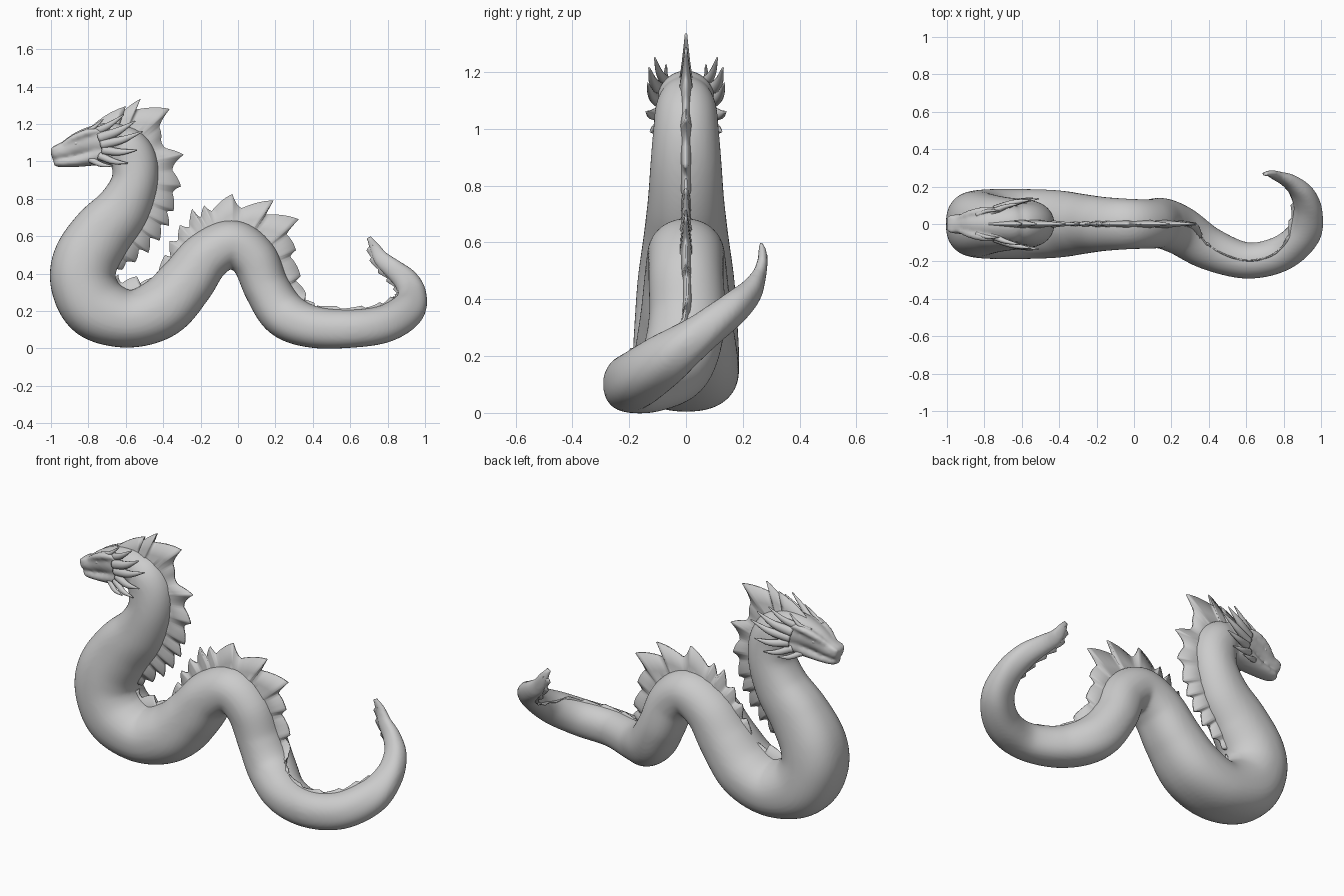
import bpy, bmesh, math
from mathutils import Vector

if "Cube" in bpy.data.objects:
    bpy.data.objects.remove(bpy.data.objects["Cube"])

Y = Vector((0, 1, 0))
K = 8  # samples per control segment


def spline(ctrl):
    """Catmull-Rom samples -> list of (point, side radius, depth radius, side dir, dorsal dir)."""
    c = [Vector(p) for p in ctrl]
    c = [c[0] * 2 - c[1]] + c + [c[-1] * 2 - c[-2]]
    rows = []
    for i in range(1, len(c) - 2):
        a, b, d, e = c[i - 1:i + 3]
        for k in range(K + (i == len(c) - 3)):
            t = k / K
            rows.append(0.5 * (2 * b + (d - a) * t + (2 * a - 5 * b + 4 * d - e) * t * t
                               + (3 * b - a - 3 * d + e) * t ** 3))
    out = []
    for i, r in enumerate(rows):
        tan = rows[min(i + 1, len(rows) - 1)] - rows[max(i - 1, 0)]
        tan = Vector(tan[:3]).normalized()
        dors = tan.cross(Y).normalized()
        out.append((Vector(r[:3]), max(r[3], .002), max(r[4], .002), dors.cross(tan), dors))
    return out


def sweep(bm, samples, n=32, belly=1.0):
    """Tube of elliptical rings with closed ends; belly < 1 squares off the underside."""
    rings = []
    for p, w, d, s, u in samples:
        ring = []
        for j in range(n):
            x, y = math.cos(2 * math.pi * j / n), math.sin(2 * math.pi * j / n)
            if y < 0:
                x, y = math.copysign(abs(x) ** belly, x), -abs(y) ** belly
            ring.append(bm.verts.new(p + s * w * x + u * d * y))
        rings.append(ring)
    for r, q in zip(rings, rings[1:]):
        for j in range(n):
            bm.faces.new((r[j], r[(j + 1) % n], q[(j + 1) % n], q[j]))
    bm.faces.new(rings[0])
    bm.faces.new(rings[-1])


def finish(bm, name):
    bmesh.ops.recalc_face_normals(bm, faces=bm.faces[:])
    me = bpy.data.meshes.new(name)
    bm.to_mesh(me)
    bm.free()
    me.shade_smooth()
    ob = bpy.data.objects.new(name, me)
    bpy.context.collection.objects.link(ob)
    return ob


def fin(name, rows, tb, tt):
    """Thin blade from rows of (outer point, base point, side direction)."""
    bm = bmesh.new()
    sec = []
    for o, b, s in rows:
        m = b.lerp(o, .6)
        tm = tb * .35 + tt * .65
        sec.append([bm.verts.new(v) for v in (b + s * tb, m + s * tm, o + s * tt,
                                              o - s * tt, m - s * tm, b - s * tb)])
    for r, q in zip(sec, sec[1:]):
        for j in range(6):
            bm.faces.new((r[j], r[(j + 1) % 6], q[(j + 1) % 6], q[j]))
    bm.faces.new(sec[0])
    bm.faces.new(sec[-1])
    return finish(bm, name)


def crest(name, outline, spine, tb=.034, tt=.004):
    """Spiky crest: outline alternates valley, tip, valley ...; its root follows the spine."""
    def base(p):
        return min((s[0] for s in spine), key=lambda q: (q.x - p.x) ** 2 + (q.z - p.z) ** 2)
    pts = [Vector((x, 0, z)) for x, z in outline]
    rows = []
    for i, (a, b) in enumerate(zip(pts, pts[1:])):
        mid = (a + b) / 2
        out = (mid - base(mid)).normalized()
        bulge = (b - a).length * (.07 if i % 2 == 0 else -.16)
        for k in range(6):
            t = k / 6
            p = a.lerp(b, t) + out * bulge * 4 * t * (1 - t)
            q = base(p)
            rows.append((Vector((p.x, q.y, p.z)), q, Y))
    fin(name, rows, tb, tt)


# Body path: x, y, z, half width, half depth
body = spline([
    (-.66, 0, 1.11, .075, .075), (-.60, 0, 1.08, .105, .11), (-.555, 0, 1.0, .115, .122),
    (-.555, 0, .88, .125, .125), (-.62, 0, .74, .135, .145), (-.73, 0, .61, .15, .165),
    (-.815, 0, .47, .17, .175), (-.825, 0, .34, .18, .175), (-.75, 0, .215, .187, .175),
    (-.58, 0, .158, .187, .154), (-.41, 0, .215, .18, .16), (-.28, 0, .35, .16, .15),
    (-.17, 0, .49, .145, .135), (-.03, 0, .56, .135, .125), (.085, 0, .48, .132, .125),
    (.155, .003, .32, .135, .122), (.25, -.035, .18, .13, .125), (.4, -.13, .115, .115, .112),
    (.6, -.195, .105, .097, .102), (.78, -.16, .13, .095, .1), (.9, -.06, .2, .085, .095),
    (.93, .06, .285, .068, .078), (.9, .16, .36, .055, .067), (.835, .225, .42, .04, .055),
    (.77, .255, .475, .026, .045), (.73, .27, .54, .018, .03), (.697, .265, .595, .012, .014)])

# Body, head, jaw and brows fused into one smooth skin
bm = bmesh.new()
sweep(bm, body, 40, .85)
sweep(bm, spline([(-1.0, 0, 1.04, .025, .02), (-.985, 0, 1.043, .045, .036),
                  (-.92, 0, 1.06, .056, .05), (-.84, 0, 1.093, .072, .07),
                  (-.74, 0, 1.11, .09, .09), (-.64, 0, 1.1, .1, .1), (-.58, 0, 1.08, .06, .06)]))
sweep(bm, spline([(-.985, 0, .992, .025, .016), (-.95, 0, .994, .045, .026),
                  (-.85, 0, 1.005, .06, .035), (-.72, 0, 1.04, .085, .06),
                  (-.62, 0, 1.05, .07, .07)]))
for s in (1, -1):
    sweep(bm, spline([(-.95, s * .03, 1.08, .012, .012), (-.88, s * .055, 1.125, .02, .018),
                      (-.80, s * .07, 1.155, .024, .02), (-.72, s * .075, 1.165, .012, .012)]), 12)
    sweep(bm, spline([(-1.0, s * .028, 1.06, .01, .01), (-.975, s * .034, 1.07, .016, .014),
                      (-.94, s * .034, 1.085, .01, .01)]), 12)
skin = finish(bm, "body_and_head")
rm = skin.modifiers.new("fuse", 'REMESH')
rm.mode = 'VOXEL'
rm.voxel_size = .01
rm.use_smooth_shade = True
sm = skin.modifiers.new("soften", 'SMOOTH')
sm.factor = .5
sm.iterations = 7

# Eyes
for s, side in ((1, "left"), (-1, "right")):
    bm = bmesh.new()
    bmesh.ops.create_uvsphere(bm, u_segments=16, v_segments=10, radius=.016)
    bmesh.ops.translate(bm, verts=bm.verts[:], vec=(-.865, s * .053, 1.097))
    finish(bm, side + "_eye")

# Swept-back head horns, mirrored: base, tip, root radius
horns = [((-.84, .05, 1.145), (-.72, .07, 1.225), .015), ((-.78, .05, 1.15), (-.61, .11, 1.25), .021),
         ((-.74, .075, 1.125), (-.55, .13, 1.215), .026), ((-.73, .08, 1.09), (-.51, .135, 1.16), .024),
         ((-.72, .08, 1.06), (-.54, .14, 1.06), .022), ((-.74, .075, 1.03), (-.59, .125, .99), .019),
         ((-.79, .055, 1.01), (-.67, .11, .975), .016)]
for s, side in ((1, "left"), (-1, "right")):
    bm = bmesh.new()
    for b, t, r in horns:
        m = [(p + q) / 2 for p, q in zip(b, t)]
        sweep(bm, spline([(b[0], s * b[1], b[2], r, r * 1.1),
                          (m[0], s * (m[1] + .01), m[2] - .01, r * .65, r * .8),
                          (t[0], s * t[1], t[2], .003, .003)]), 12)
    finish(bm, side + "_head_horns")

# Neck crest
crest("neck_crest", [
    (-.82, 1.15), (-.60, 1.295), (-.635, 1.25), (-.52, 1.335), (-.555, 1.275), (-.365, 1.28),
    (-.42, 1.18), (-.41, 1.13), (-.385, 1.07), (-.29, 1.035), (-.35, .95), (-.305, .865),
    (-.35, .83), (-.345, .735), (-.38, .73), (-.37, .655), (-.415, .66), (-.42, .575),
    (-.47, .59), (-.48, .51), (-.53, .53), (-.55, .46), (-.60, .46), (-.62, .42), (-.64, .42)],
    body[:9 * K])

# Crest over the dip and the arch
crest("arch_crest", [
    (-.68, .36), (-.64, .395), (-.62, .35), (-.54, .385), (-.54, .335), (-.45, .38), (-.43, .37),
    (-.39, .50), (-.36, .49), (-.365, .575), (-.32, .58), (-.31, .66), (-.26, .65), (-.245, .745),
    (-.20, .70), (-.18, .765), (-.14, .735), (-.03, .825), (.02, .75), (.19, .79), (.15, .715),
    (.325, .69), (.26, .61), (.31, .525), (.28, .49), (.335, .385), (.31, .36), (.365, .29),
    (.36, .26), (.42, .235)], body[8 * K:18 * K])

# Low toothed ridge along the tail
rows = []
for i, (p, w, d, s, u) in enumerate(body[17 * K:-6]):
    tooth = (i % 6) / 5
    rows.append((p + u * (d + .004 + .014 * tooth), p, s))
fin("tail_ridge", rows, .016, .003)
